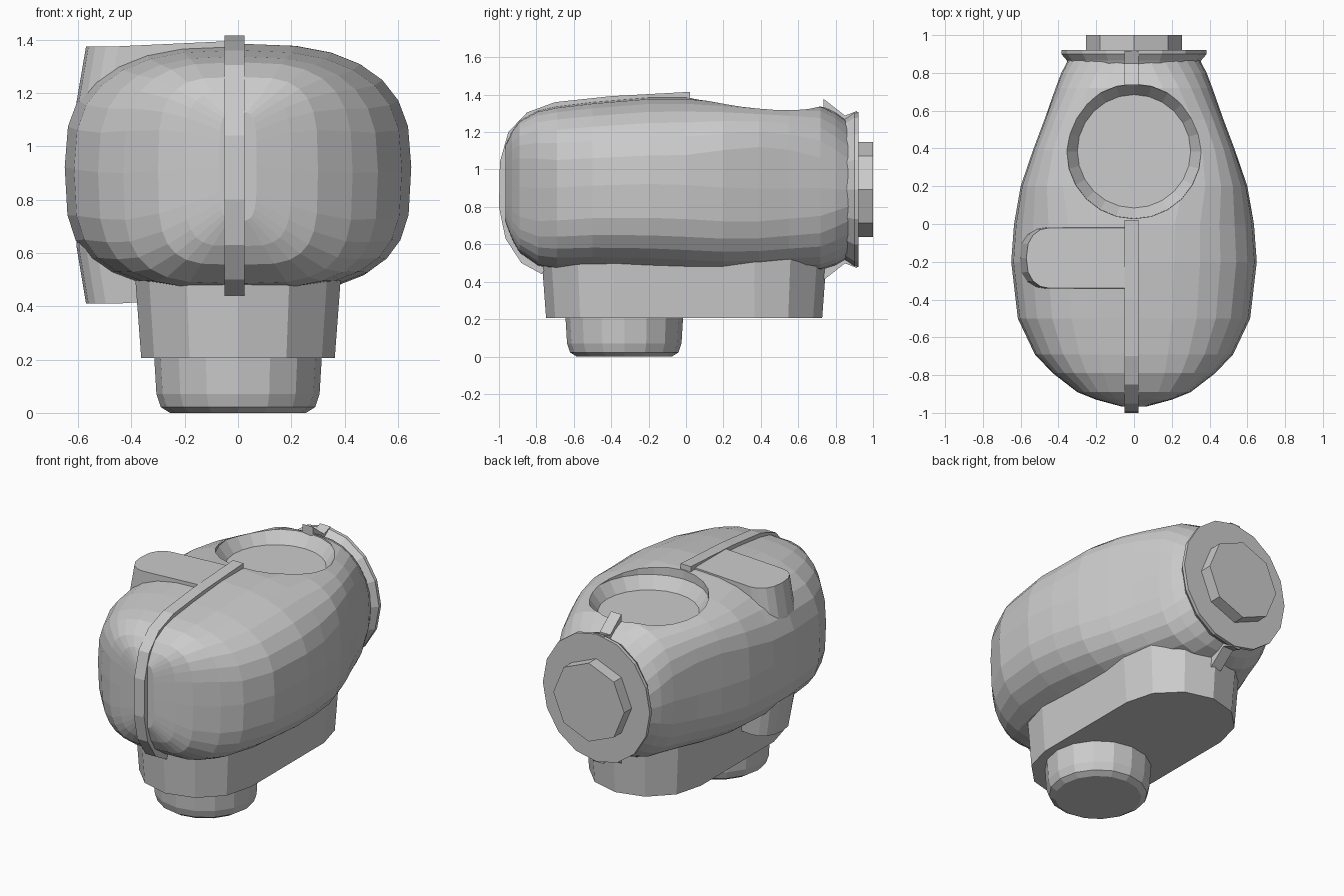
import bpy, bmesh
from math import cos, sin, pi, copysign
from mathutils import Vector

if "Cube" in bpy.data.objects:
    bpy.data.objects.remove(bpy.data.objects["Cube"])


def loft(name, rings):
    """Skin a list of equal-length point rings and cap both ends."""
    bm = bmesh.new()
    vs = [[bm.verts.new(p) for p in r] for r in rings]
    n = len(vs[0])
    for a, b in zip(vs, vs[1:]):
        for i in range(n):
            j = (i + 1) % n
            bm.faces.new((a[i], a[j], b[j], b[i]))
    bm.faces.new(vs[0])
    bm.faces.new(vs[-1])
    bmesh.ops.recalc_face_normals(bm, faces=bm.faces)
    me = bpy.data.meshes.new(name)
    bm.to_mesh(me)
    bm.free()
    ob = bpy.data.objects.new(name, me)
    bpy.context.collection.objects.link(ob)
    return ob


def spow(v, p):
    return copysign(abs(v) ** p, v)


def round_z(name, profile, cx, cy, n):
    """Turned part about a vertical axis; profile is (radius, z)."""
    return loft(name, [[(cx + r * cos(2 * pi * i / n), cy + r * sin(2 * pi * i / n), z)
                        for i in range(n)] for r, z in profile])


def round_y(name, profile, cz, n):
    """Turned part about the y axis; profile is (x radius, z radius, y)."""
    return loft(name, [[(rx * cos(2 * pi * i / n), y, cz + rz * sin(2 * pi * i / n))
                        for i in range(n)] for rx, rz, y in profile])


# Main pear-shaped body: (y, half width, bottom z, top z, squareness below, above)
sections = [(-0.965, 0.07, 0.72, 1.13, 4, 4), (-0.93, 0.20, 0.625, 1.205, 4, 4),
            (-0.89, 0.30, 0.555, 1.26, 3.8, 3.6), (-0.79, 0.43, 0.485, 1.315, 3.5, 3.1),
            (-0.69, 0.525, 0.468, 1.337, 3.3, 2.8), (-0.50, 0.615, 0.468, 1.36, 3.2, 2.7),
            (-0.20, 0.65, 0.46, 1.385, 3.2, 2.7), (0.0, 0.635, 0.45, 1.385, 3.2, 2.8),
            (0.20, 0.60, 0.442, 1.365, 3.2, 3.6), (0.39, 0.535, 0.45, 1.345, 3.2, 4.3),
            (0.55, 0.475, 0.458, 1.338, 3.0, 4.0), (0.72, 0.415, 0.462, 1.342, 2.8, 3.0),
            (0.80, 0.385, 0.487, 1.305, 2.4, 2.5), (0.875, 0.345, 0.53, 1.25, 2.1, 2.1)]
N = 28
rings = []
for y, w, zb, zt, nb, nt in sections:
    c, h = (zb + zt) / 2, (zt - zb) / 2
    ring = []
    for i in range(N):
        a = 2 * pi * i / N
        e = 2 / (nt if i < N / 2 else nb)
        ring.append((w * spow(cos(a), e), y, c + h * spow(sin(a), e)))
    rings.append(ring)
body = loft("main_body", rings)

# Round recess cut into the top
cutter = round_z("recess_cutter", [(0.30, 1.25), (0.356, 1.325), (0.36, 1.5)], 0, 0.385, 24)
cutter.hide_render = True
mod = body.modifiers.new("recess", 'BOOLEAN')
mod.operation = 'DIFFERENCE'
mod.solver = 'EXACT'
mod.object = cutter
bpy.context.view_layer.objects.active = body
bpy.ops.object.modifier_apply(modifier=mod.name)
bpy.data.objects.remove(cutter)

# Raised seam strip wrapping over the front
path = [(0.02, 1.415), (-0.40, 1.392), (-0.70, 1.36), (-0.85, 1.305), (-0.95, 1.20),
        (-0.995, 1.04), (-1.0, 0.80), (-0.965, 0.63), (-0.88, 0.50), (-0.77, 0.44)]
rings = []
for k, (y, z) in enumerate(path):
    p, q = path[max(k - 1, 0)], path[min(k + 1, len(path) - 1)]
    t = Vector((q[0] - p[0], q[1] - p[1])).normalized()
    iy, iz = y - t.y * -0.0 + (0.07 if t.x == 0 else -t.y * 0.07), z + t.x * 0.07
    rings.append([(-0.05, y, z), (0.025, y, z), (0.025, iy, iz), (-0.05, iy, iz)])
loft("seam_strip", rings)

# Side fin: rounded slab through the left of the body, tapering to top and bottom
rings = []
for z_out, z_in, x_end, hw in [(0.41, 0.44, -0.57, 0.15), (0.62, 0.62, -0.605, 0.165),
                               (1.17, 1.17, -0.605, 0.165), (1.375, 1.395, -0.57, 0.16)]:
    ring = [(-0.02, -0.18 + hw, z_in)]
    for i in range(9):
        a = pi / 2 + pi * i / 8
        ring.append((x_end + 0.12 + 0.12 * cos(a), -0.18 + hw * spow(sin(a), 0.8), z_out))
    ring.append((-0.02, -0.18 - hw, z_in))
    rings.append(ring)
loft("side_fin", rings)

# Stadium-shaped base, slightly wider at the top
rings = []
for z, r in [(0.205, 0.363), (0.54, 0.388)]:
    ring = []
    for cy, start in [(0.365, 0), (-0.385, pi)]:
        ring += [(r * cos(start + pi * i / 6), cy + r * sin(start + pi * i / 6), z)
                 for i in range(7)]
    rings.append(ring)
loft("base", rings)

# Round foot under the front of the base
round_z("foot", [(0.255, 0.0), (0.29, 0.022), (0.306, 0.07), (0.315, 0.22)], 0, -0.33, 16)

# Flared rear cap and octagonal plug
round_y("rear_cap", [(0.345, 0.37, 0.83), (0.355, 0.39, 0.865), (0.385, 0.415, 0.90),
                     (0.385, 0.415, 0.922)], 0.893, 16)
round_y("rear_plug", [(0.255, 0.255, 0.91), (0.255, 0.255, 1.0)], 0.893, 8)

# Clips above and below the rear cap
for name, s in [("upper_clip", 1), ("lower_clip", -1)]:
    prof = [(0.735, 0.485), (0.85, 0.395), (0.915, 0.42), (0.915, 0.36), (0.84, 0.34), (0.735, 0.425)]
    loft(name, [[(x, y, 0.893 + s * z) for y, z in prof] for x in (-0.05, 0.025)])
